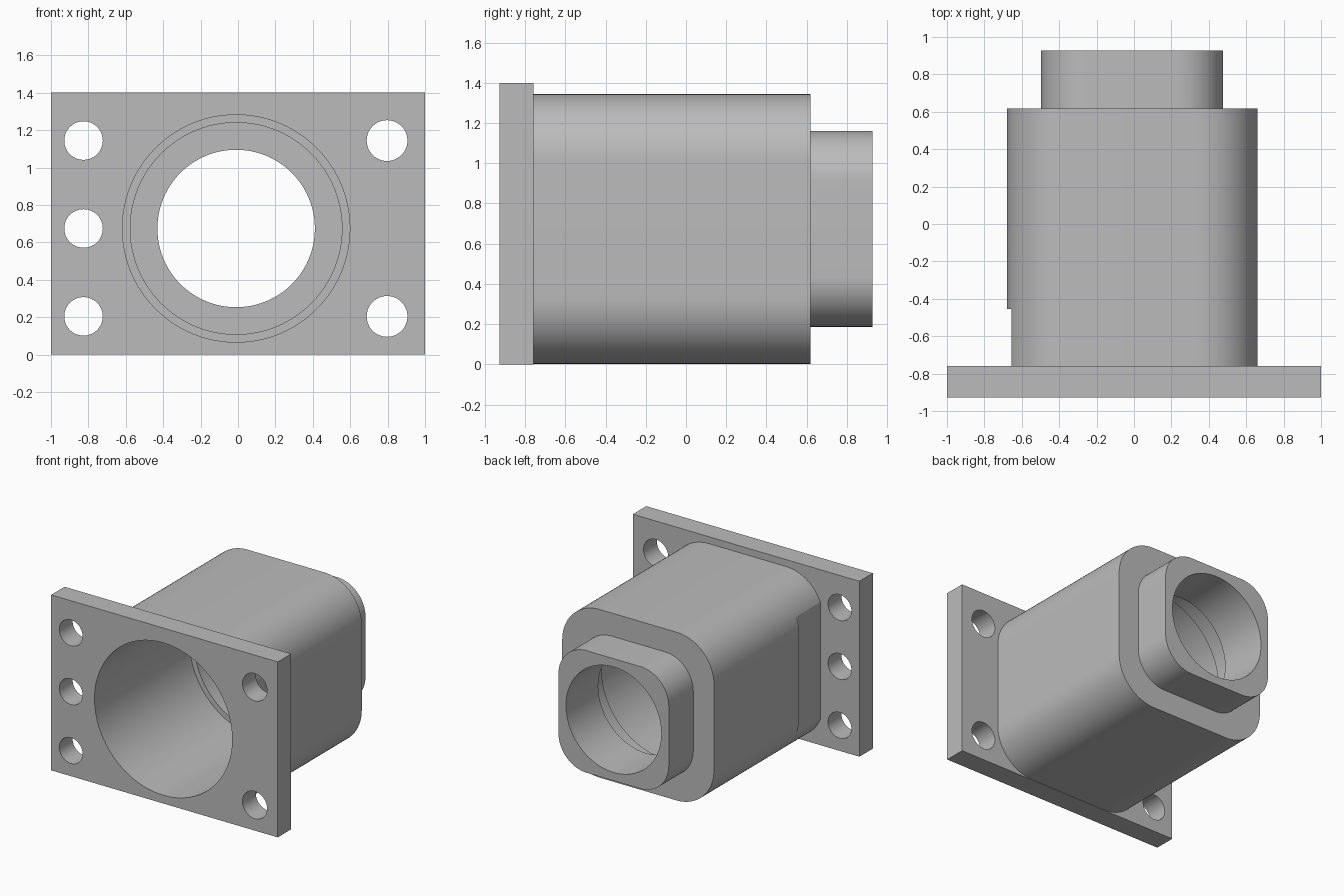
import bpy
import bmesh
from math import cos, sin, pi, radians
from mathutils import Vector

cube = bpy.data.objects.get("Cube")
if cube:
    bpy.data.objects.remove(cube, do_unlink=True)

grey = bpy.data.materials.new("plain_grey")
grey.use_nodes = True
grey.diffuse_color = (0.5, 0.5, 0.5, 1)
grey.node_tree.nodes["Principled BSDF"].inputs["Base Color"].default_value = (0.5, 0.5, 0.5, 1)

# Shared axis of the body, neck and bores
CX, CZ = -0.01, 0.674
FRONT, FLANGE_BACK, BODY_BACK, BACK = -0.927, -0.758, 0.618, 0.927
OVER = 0.05


def extrude(name, outline, y0, y1):
    """Prism along y from an outline of (x, z) points."""
    bm = bmesh.new()
    face = bm.faces.new([bm.verts.new((x, y0, z)) for x, z in outline])
    moved = bmesh.ops.extrude_face_region(bm, geom=[face])["geom"]
    verts = [g for g in moved if isinstance(g, bmesh.types.BMVert)]
    bmesh.ops.translate(bm, verts=verts, vec=Vector((0, y1 - y0, 0)))
    bmesh.ops.recalc_face_normals(bm, faces=bm.faces)
    mesh = bpy.data.meshes.new(name)
    bm.to_mesh(mesh)
    bm.free()
    mesh.materials.append(grey)
    obj = bpy.data.objects.new(name, mesh)
    bpy.context.collection.objects.link(obj)
    return obj


def rounded_rect(cx, cz, hx, hz, r, steps=20):
    points = []
    for quarter, (sx, sz) in enumerate([(1, 1), (-1, 1), (-1, -1), (1, -1)]):
        for i in range(steps + 1):
            a = (quarter + i / steps) * pi / 2
            points.append((cx + sx * (hx - r) + r * cos(a), cz + sz * (hz - r) + r * sin(a)))
    return points


def rect(x0, x1, z0, z1):
    return [(x0, z0), (x1, z0), (x1, z1), (x0, z1)]


def circle(cx, cz, r, steps=96):
    return [(cx + r * cos(2 * pi * i / steps), cz + r * sin(2 * pi * i / steps)) for i in range(steps)]


def combine(target, tool, operation):
    """Apply a boolean and remove the tool."""
    mod = target.modifiers.new(operation, "BOOLEAN")
    mod.operation, mod.solver, mod.object = operation, "EXACT", tool
    bpy.context.view_layer.objects.active = target
    bpy.ops.object.modifier_apply(modifier=mod.name)
    bpy.data.objects.remove(tool, do_unlink=True)


# Rounded square body with a shallow flat on its right side near the flange
housing = extrude("flanged_housing", rounded_rect(CX, CZ, 0.67, 0.671, 0.33), FLANGE_BACK - OVER, BODY_BACK)
combine(housing, extrude("flat_cutter", rect(-0.9, -0.655, -0.1, 1.5), -0.9, -0.455), "DIFFERENCE")

# Flange plate and rear neck
combine(housing, extrude("flange", rect(-1, 1, 0, 1.4), FRONT, FLANGE_BACK), "UNION")
neck = rounded_rect(CX, CZ, 0.487, 0.487, 0.25)
combine(housing, extrude("neck", neck, BODY_BACK - OVER, BACK), "UNION")

# Stepped bore, widest at the front
for radius, y0, y1 in [(0.608, FRONT - OVER, 0.27), (0.566, 0.2, 0.52), (0.421, 0.4, BACK + OVER)]:
    combine(housing, extrude("bore_cutter", circle(CX, CZ, radius), y0, y1), "DIFFERENCE")

# Mounting holes: three on the right, two larger ones on the left
for x, radius, heights in [(-0.826, 0.103, (0.204, CZ, 1.144)), (0.797, 0.109, (0.204, 1.144))]:
    for z in heights:
        hole = extrude("hole_cutter", circle(x, z, radius, 48), FRONT - OVER, FLANGE_BACK + OVER)
        combine(housing, hole, "DIFFERENCE")

# Smooth curved walls, crisp edges
bpy.ops.object.select_all(action="DESELECT")
housing.select_set(True)
bpy.context.view_layer.objects.active = housing
bpy.ops.object.shade_smooth_by_angle(angle=radians(20))
